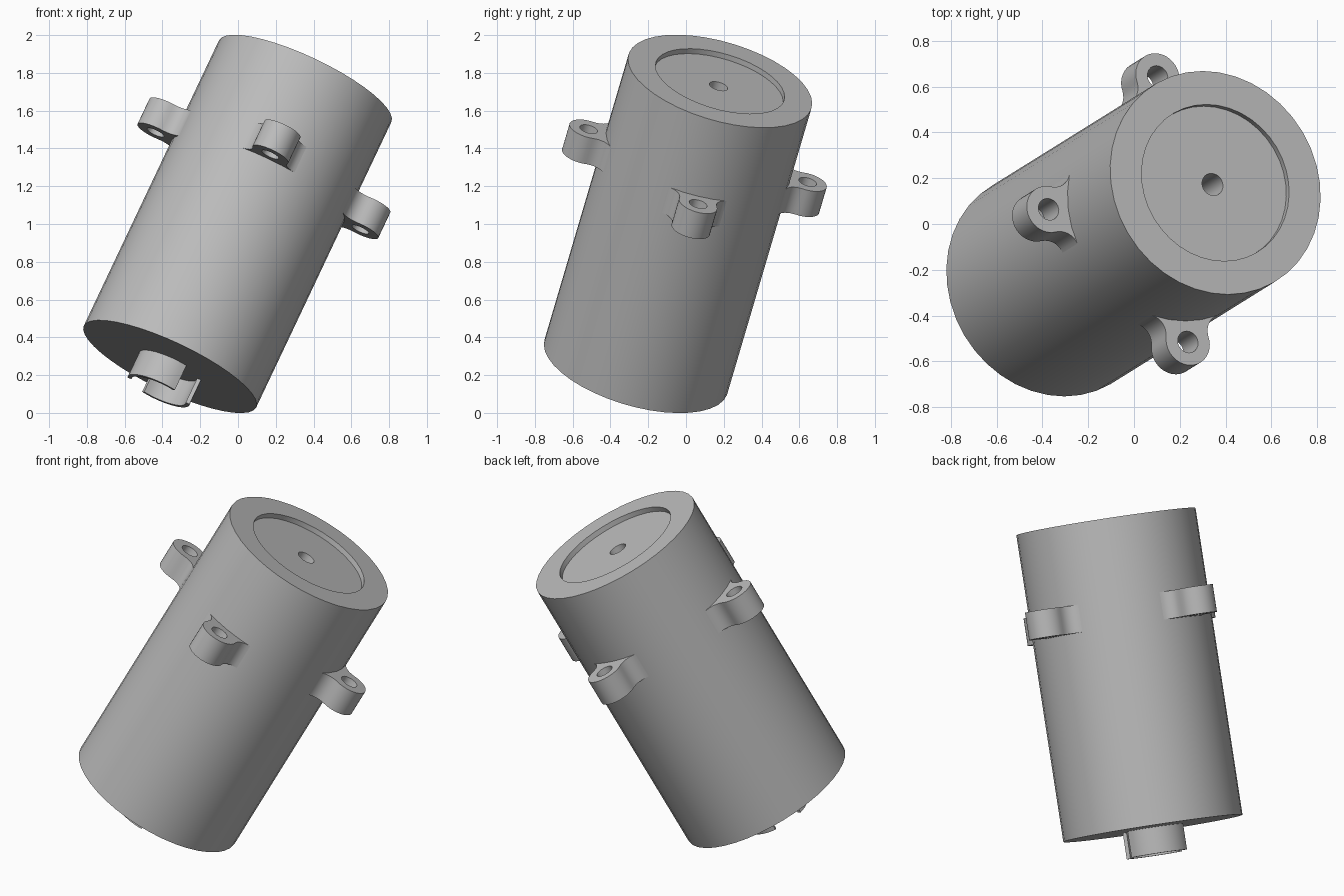
import bpy, bmesh, math
from math import sin, cos, radians, pi
from mathutils import Matrix, Vector

old = bpy.data.objects.get("Cube")
if old:
    bpy.data.objects.remove(old, do_unlink=True)

# Main dimensions, measured along the tilted axis
LENGTH, RADIUS, SIDES = 1.73, 0.505, 40
LUG_TOP, LUG_THICK = LENGTH - 0.45, 0.155

# Tilted frame: local z runs up the cylinder, local x stays level with the front
axis = Vector((0.715, 0.445, 1.51)).normalized()
u = Vector((0, 1, 0)).cross(axis).normalized()
v = axis.cross(u)
tilt = Matrix((u, v, axis)).transposed().to_4x4()
tilt.translation = Vector((-0.36, -0.265, 0.245))

grey = bpy.data.materials.new("plain grey")
grey.use_nodes = True
grey.diffuse_color = (0.5, 0.5, 0.5, 1)
grey.node_tree.nodes["Principled BSDF"].inputs["Base Color"].default_value = (0.5, 0.5, 0.5, 1)


def finish(bm, name, turn=0):
    bmesh.ops.recalc_face_normals(bm, faces=bm.faces)
    mesh = bpy.data.meshes.new(name)
    bm.to_mesh(mesh)
    bm.free()
    mesh.materials.append(grey)
    obj = bpy.data.objects.new(name, mesh)
    bpy.context.collection.objects.link(obj)
    obj.matrix_world = tilt @ Matrix.Rotation(turn, 4, 'Z')
    bpy.ops.object.select_all(action='DESELECT')
    obj.select_set(True)
    bpy.context.view_layer.objects.active = obj
    bpy.ops.object.shade_smooth_by_angle(angle=radians(30))


def arc(cx, cy, r, start, end, steps):
    angles = [start + (end - start) * i / steps for i in range(steps + 1)]
    return [(cx + r * cos(a), cy + r * sin(a)) for a in angles]


def plate(loops, bottom, top):
    """Closed outlines (first outer, then holes) filled and extruded."""
    bm = bmesh.new()
    for loop in loops:
        verts = [bm.verts.new((x, y, bottom)) for x, y in loop]
        for a, b in zip(verts, verts[1:] + verts[:1]):
            bm.edges.new((a, b))
    bmesh.ops.triangle_fill(bm, edges=bm.edges[:], use_beauty=True)
    result = bmesh.ops.extrude_face_region(bm, geom=bm.faces[:], use_keep_orig=True)
    moved = [g for g in result["geom"] if isinstance(g, bmesh.types.BMVert)]
    bmesh.ops.translate(bm, verts=moved, vec=(0, 0, top - bottom))
    return bm


# Body: turned profile with a shallow recess and a blind centre hole on top
floor = LENGTH - 0.03
profile = [(0, 0), (RADIUS, 0), (RADIUS, LENGTH), (0.354, LENGTH),
           (0.354, floor), (0.05, floor), (0.05, floor - 0.25), (0, floor - 0.25)]
bm = bmesh.new()
points = [bm.verts.new((r, 0, z)) for r, z in profile]
edges = [bm.edges.new(pair) for pair in zip(points, points[1:])]
bmesh.ops.spin(bm, geom=points + edges, axis=(0, 0, 1), cent=(0, 0, 0),
               angle=2 * pi, steps=SIDES, use_merge=True)
bmesh.ops.remove_doubles(bm, verts=bm.verts, dist=0.0005)
finish(bm, "cylinder_body")

# Lugs: rounded ear blended into the body by a concave fillet on each side
EAR, EAR_R, FILLET = 0.6, 0.105, 0.08
spread = radians(18)
fx, fy = (RADIUS + FILLET) * cos(spread), (RADIUS + FILLET) * sin(spread)
lean = math.atan2(fy, fx - EAR)
ear = arc(EAR, 0, EAR_R, 0, lean, 10)
blend = arc(fx, fy, FILLET, lean - pi, spread - pi, 8)
half = ear + blend[1:] + [(0.42, fy * 0.7)]
outline = half + [(x, -y) for x, y in reversed(half[1:])]
hole = arc(EAR, 0, 0.049, 0, 2 * pi, 20)[:-1]
for i, side in enumerate(("left", "back", "right", "front")):
    finish(plate([outline, hole], LUG_TOP - LUG_THICK, LUG_TOP), side + "_lug", i * pi / 2)

# Split collar under the base
for name, turn in (("front_collar_half", radians(172)), ("back_collar_half", radians(-8))):
    sweep = radians(123)
    ring = arc(0, 0, 0.18, 0, sweep, 14) + arc(0, 0, 0.158, sweep, 0, 14)
    finish(plate([ring], -0.147, 0.01), name, turn)
